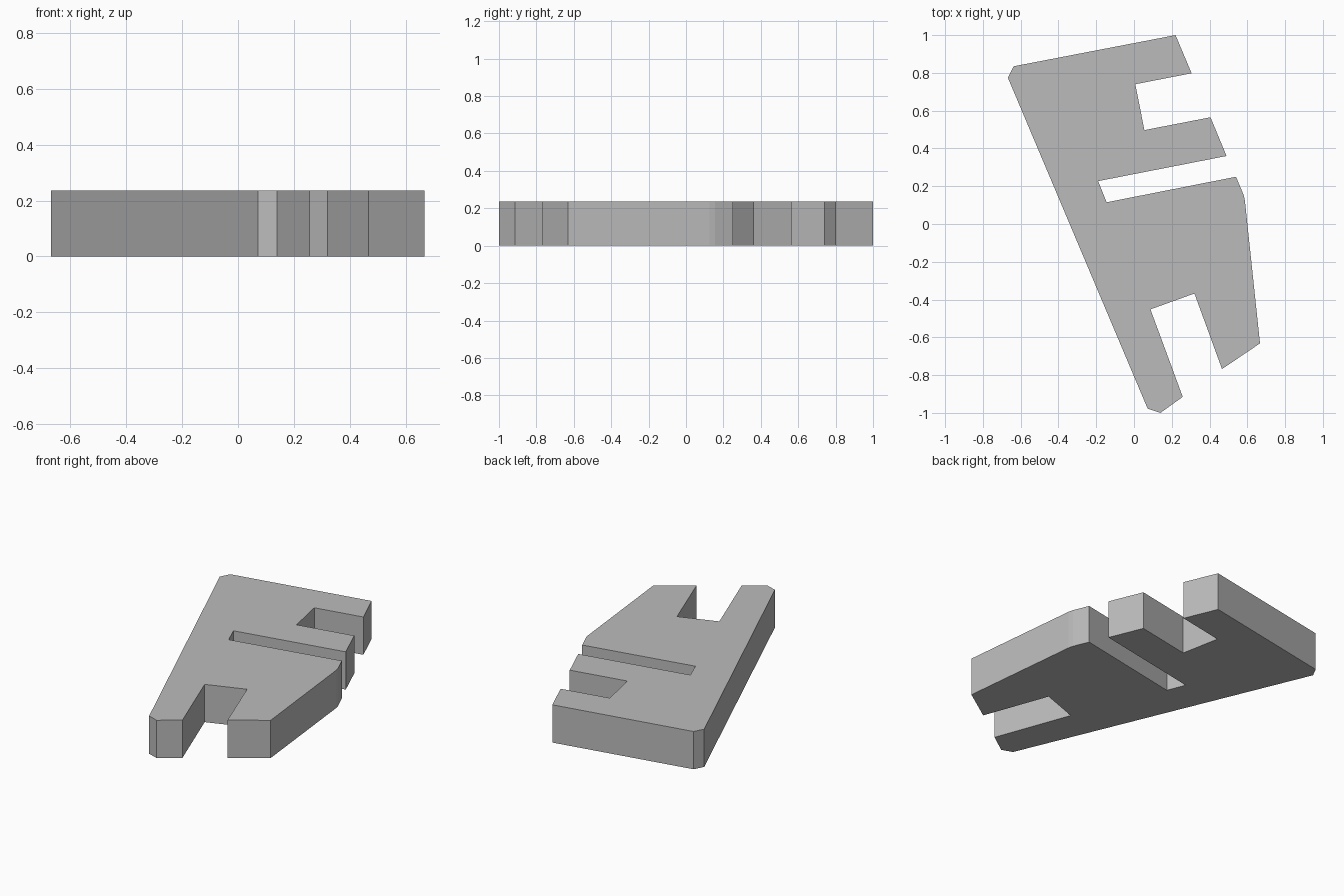
import bpy
import bmesh

cube = bpy.data.objects.get("Cube")
if cube:
    bpy.data.objects.remove(cube, do_unlink=True)

HEIGHT = 0.235

# Plain grey material
grey = bpy.data.materials.new("plain grey")
grey.use_nodes = True
colour = (0.5, 0.5, 0.5, 1)
grey.diffuse_color = colour
grey.node_tree.nodes["Principled BSDF"].inputs["Base Color"].default_value = colour

# Plate outline, clockwise from the back corner
back_arm = [(-0.637, 0.835), (0.22, 1.0), (0.305, 0.798)]
wide_notch = [(0.007, 0.74), (0.055, 0.497)]
middle_arm = [(0.405, 0.565), (0.49, 0.36)]
narrow_slot = [(-0.19, 0.227), (-0.145, 0.115)]
side_edge = [(0.54, 0.25), (0.58, 0.155), (0.587, 0.125), (0.667, -0.632), (0.466, -0.768)]
front_notch = [(0.32, -0.368), (0.087, -0.452)]
front_leg = [(0.258, -0.915), (0.14, -1.0), (0.072, -0.977)]
back_chamfer = [(-0.668, 0.775)]
outline = (back_arm + wide_notch + middle_arm + narrow_slot
           + side_edge + front_notch + front_leg + back_chamfer)

# Extrude the outline into a solid plate
bm = bmesh.new()
base = bm.faces.new([bm.verts.new((x, y, 0)) for x, y in outline])
top = bmesh.ops.extrude_face_region(bm, geom=[base], use_keep_orig=True)
bmesh.ops.translate(bm, vec=(0, 0, HEIGHT),
                    verts=[v for v in top["geom"] if isinstance(v, bmesh.types.BMVert)])
bmesh.ops.recalc_face_normals(bm, faces=bm.faces)
mesh = bpy.data.meshes.new("notched_plate")
bm.to_mesh(mesh)
bm.free()
mesh.materials.append(grey)
plate = bpy.data.objects.new("notched_plate", mesh)
bpy.context.collection.objects.link(plate)
